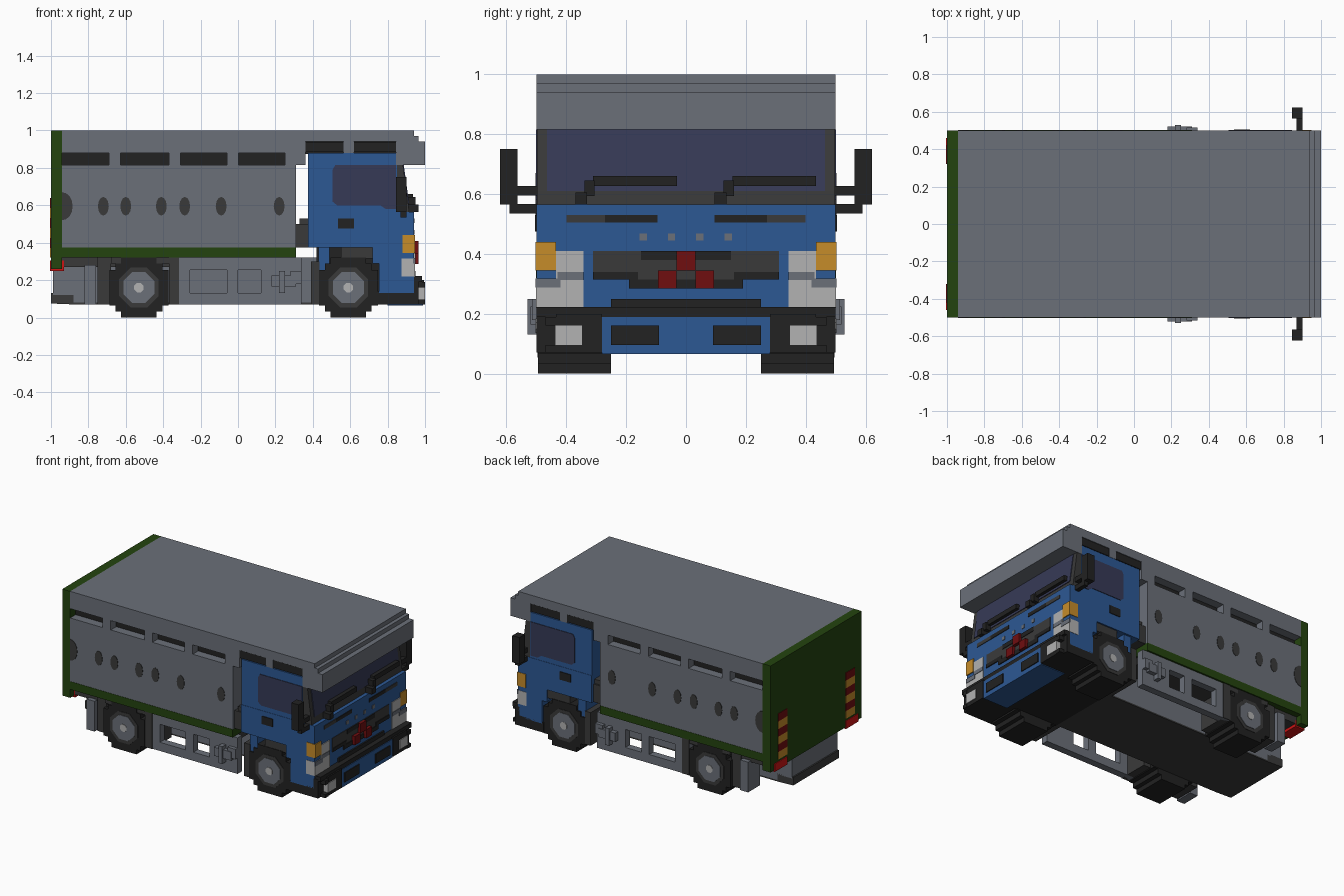
import bpy, bmesh, math

cube = bpy.data.objects.get("Cube")
if cube:
    bpy.data.objects.remove(cube)


def material(name, rgb):
    lin = [((c / 255 + 0.055) / 1.055) ** 2.4 for c in rgb] + [1.0]
    m = bpy.data.materials.new(name)
    m.use_nodes = True
    m.diffuse_color = lin
    bsdf = next(n for n in m.node_tree.nodes if n.type == 'BSDF_PRINCIPLED')
    bsdf.inputs["Base Color"].default_value = lin
    return m


GREY = material("body_grey", (107, 112, 121))
BLUE = material("cab_blue", (44, 88, 148))
GREEN = material("trim_green", (36, 68, 15))
BLACK = material("black", (34, 34, 34))
DARK = material("dark_grey", (58, 58, 58))
GLASS = material("glass_navy", (54, 58, 86))
LIGHT = material("lamp_white", (178, 178, 178))
AMBER = material("amber", (198, 140, 42))
RED = material("dark_red", (112, 14, 16))
LAMP = material("lamp_red", (205, 20, 20))


def finish(name, mat, bm):
    bmesh.ops.recalc_face_normals(bm, faces=bm.faces)
    me = bpy.data.meshes.new(name)
    bm.to_mesh(me)
    bm.free()
    me.materials.append(mat)
    ob = bpy.data.objects.new(name, me)
    bpy.context.collection.objects.link(ob)
    return ob


def add_prism(bm, pts, y0, y1):
    """Extrude an x-z outline between two y values."""
    a = [bm.verts.new((x, y0, z)) for x, z in pts]
    b = [bm.verts.new((x, y1, z)) for x, z in pts]
    bm.faces.new(a)
    bm.faces.new(b)
    for i in range(len(pts)):
        j = (i + 1) % len(pts)
        bm.faces.new((a[i], a[j], b[j], b[i]))


def prisms(name, mat, outlines, y0, y1, mirror=False):
    bm = bmesh.new()
    for pts in outlines:
        add_prism(bm, pts, y0, y1)
        if mirror:
            add_prism(bm, pts, -y0, -y1)
    return finish(name, mat, bm)


def boxes(name, mat, items, mirror=False):
    """Each item is x0, x1, y0, y1, z0, z1."""
    bm = bmesh.new()
    for x0, x1, y0, y1, z0, z1 in items:
        pts = [(x0, z0), (x1, z0), (x1, z1), (x0, z1)]
        add_prism(bm, pts, y0, y1)
        if mirror:
            add_prism(bm, pts, -y0, -y1)
    return finish(name, mat, bm)


def ellipse(cx, cz, rx, rz, n=12, start=0.0, span=2 * math.pi):
    k = n if span > 6 else n - 1
    return [(cx + rx * math.cos(start + span * i / k),
             cz + rz * math.sin(start + span * i / k)) for i in range(n)]


# Cargo box: lower body, roof, posts between the recessed vents
boxes("cargo_body", GREY, [(-0.94, 0.31, -0.5, 0.5, 0.375, 0.815)])
boxes("roof", GREY, [(-0.94, 0.94, -0.5, 0.5, 0.94, 1.0),
                     (-0.94, 0.31, -0.5, 0.5, 0.88, 0.94)])
boxes("vent_posts", GREY, [(x, x + 0.062, 0.43, 0.5, 0.815, 0.88)
                           for x in (-0.69, -0.37, -0.06, 0.25)], True)
boxes("vent_core", BLACK, [(-0.94, 0.30, -0.44, 0.44, 0.815, 0.88)])
boxes("cargo_floor_trim", GREEN, [(-0.94, 0.31, -0.502, 0.502, 0.32, 0.375)])
boxes("rear_doors", GREEN, [(-1.0, -0.94, -0.5, 0.5, 0.26, 1.0)])
spots = [ellipse(x, 0.595, 0.029, 0.05) for x in (-0.72, -0.6, -0.41, -0.285, -0.09, 0.22)]
spots.append(ellipse(-0.94, 0.595, 0.056, 0.075, 9, -math.pi / 2, math.pi))
prisms("side_spots", DARK, spots, 0.496, 0.503, True)

# Stepped roof front and the rail above the cab
prisms("roof_front", GREY, [[(0.875, 0.815), (1.0, 0.815), (1.0, 0.94), (0.965, 0.94),
                             (0.965, 0.97), (0.94, 0.97), (0.94, 1.0), (0.875, 1.0)]], -0.5, 0.5)
boxes("cab_roof_posts", GREY, [(0.31, 0.36, 0.43, 0.5, 0.815, 0.94),
                               (0.565, 0.62, 0.43, 0.5, 0.88, 0.94),
                               (0.845, 0.88, 0.43, 0.5, 0.815, 0.94)], True)
boxes("cab_roof_core", BLACK, [(0.35, 0.88, -0.45, 0.45, 0.875, 0.94)])
boxes("cab_roof_vents", BLACK, [(0.345, 0.565, 0.45, 0.497, 0.885, 0.938),
                                (0.62, 0.845, 0.45, 0.497, 0.885, 0.938)], True)

# Striped rear markers and lamps
for k in range(6):
    z = 0.32 + 0.053 * k
    boxes("rear_marker_%d" % (k + 1), RED if k % 2 else AMBER,
          [(-1.004, -0.998, 0.32, 0.42, z, z + 0.053)], True)
boxes("rear_lamps", LAMP, [(-1.005, -0.93, 0.32, 0.46, 0.25, 0.305)], True)

# Chassis
boxes("chassis", GREY, [(-0.88, 0.42, -0.25, 0.25, 0.08, 0.32),
                        (-0.99, -0.88, -0.25, 0.25, 0.12, 0.32)])
boxes("chassis_pan", DARK, [(-0.88, 0.42, -0.25, 0.25, 0.07, 0.08)])
prisms("rear_underbody", DARK, [[(-1.0, 0.075), (-0.88, 0.07), (-0.88, 0.13), (-1.0, 0.13)]],
       -0.25, 0.25)
boxes("cargo_underside", DARK, [(-0.94, 0.30, -0.46, 0.46, 0.27, 0.322)])
boxes("side_skirts", GREY, [(-0.37, 0.34, 0.44, 0.49, 0.07, 0.13),
                            (-0.37, 0.34, 0.44, 0.49, 0.255, 0.32),
                            (-0.37, -0.257, 0.44, 0.49, 0.13, 0.255),
                            (-0.06, 0.0, 0.44, 0.49, 0.13, 0.255),
                            (0.123, 0.34, 0.44, 0.49, 0.13, 0.255)], True)
boxes("side_valves", GREY, [(0.18, 0.31, 0.48, 0.52, 0.165, 0.225),
                            (0.22, 0.25, 0.48, 0.53, 0.13, 0.25),
                            (0.28, 0.34, 0.48, 0.515, 0.18, 0.25)], True)
boxes("mudflaps", GREY, [(-0.82, -0.76, 0.36, 0.49, 0.07, 0.28)], True)
boxes("rear_fenders", DARK, [(-0.75, -0.68, 0.28, 0.47, 0.07, 0.32),
                             (-0.68, -0.37, 0.28, 0.49, 0.29, 0.32),
                             (-0.37, -0.315, 0.28, 0.495, 0.07, 0.32)], True)
boxes("rear_axle", BLACK, [(-0.58, -0.48, -0.3, 0.3, 0.1, 0.22)])

# Wheels: stepped tyres with octagonal hubs
quarter = [(0.158, 0.095), (0.125, 0.095), (0.125, 0.128), (0.095, 0.128), (0.095, 0.16)]
tyre = quarter + [(-x, z) for x, z in reversed(quarter)]
tyre += [(-x, -z) for x, z in quarter] + [(x, -z) for x, z in reversed(quarter)]
for label, cx in (("rear", -0.53), ("front", 0.59)):
    at = [(cx + x, 0.16 + z) for x, z in tyre]
    prisms(label + "_tyres", BLACK, [at], 0.25, 0.494, True)
    for part, mat, r, y in (("rim", DARK, 0.115, 0.497), ("hub", GREY, 0.09, 0.5),
                            ("hub_cap", LIGHT, 0.027, 0.503)):
        prisms("%s_%s" % (label, part), mat,
               [ellipse(cx, 0.16, r, r, 8, math.pi / 8)], 0.48, y, True)

# Cab shell with a wheel arch
prisms("cab_lower", BLUE, [[(0.375, 0.375), (0.72, 0.375), (0.72, 0.29), (0.755, 0.29),
                            (0.755, 0.13), (0.94, 0.13), (0.94, 0.565), (0.375, 0.565)]], -0.5, 0.5)
boxes("cab_upper", BLUE, [(0.375, 0.85, -0.498, 0.498, 0.565, 0.88)])
boxes("arch_liner", DARK, [(0.55, 0.74, 0.25, 0.49, 0.315, 0.376),
                           (0.39, 0.435, 0.25, 0.49, 0.07, 0.30)], True)
boxes("arch_mounts", BLUE, [(0.43, 0.49, 0.25, 0.485, 0.25, 0.376)], True)
boxes("cab_chassis", BLACK, [(0.42, 0.76, -0.26, 0.26, 0.07, 0.376),
                             (0.755, 0.94, -0.49, 0.49, 0.07, 0.13)])
boxes("cab_back_block", DARK, [(0.31, 0.375, 0.3, 0.48, 0.375, 0.5),
                               (0.33, 0.375, 0.3, 0.47, 0.5, 0.53)], True)
boxes("step_plates", BLACK, [(0.745, 0.94, 0.485, 0.5, 0.07, 0.14)], True)

# Windows, windscreen and handles
prisms("windscreen_frame", DARK, [[(0.85, 0.565), (0.915, 0.565), (0.91, 0.61), (0.88, 0.83),
                                   (0.85, 0.88)]], -0.498, 0.498)
prisms("windscreen", GLASS, [[(0.86, 0.61), (0.915, 0.61), (0.885, 0.825), (0.86, 0.825)]],
       -0.465, 0.465)
prisms("side_windows", GLASS, [[(0.505, 0.62), (0.53, 0.6), (0.76, 0.6), (0.79, 0.58),
                                (0.845, 0.58), (0.845, 0.815), (0.52, 0.815), (0.505, 0.79)]],
       0.495, 0.502, True)
boxes("door_handles", BLACK, [(0.535, 0.62, 0.49, 0.505, 0.475, 0.53)], True)

# Wipers and mirrors
wipers = []
for y in (-0.37, 0.095):
    wipers += [(0.885, 0.935, y + 0.06, y + 0.34, 0.627, 0.66),
               (0.895, 0.95, y + 0.03, y + 0.065, 0.593, 0.645),
               (0.905, 0.965, y, y + 0.04, 0.565, 0.605)]
boxes("wipers", BLACK, wipers)
boxes("mirrors", BLACK, [(0.845, 0.9, 0.563, 0.622, 0.565, 0.75),
                         (0.87, 0.9, 0.49, 0.57, 0.595, 0.627),
                         (0.87, 0.9, 0.49, 0.59, 0.535, 0.567)], True)

# Cab face details
F = 0.935
boxes("upper_grooves_outer", DARK, [(F, 0.944, 0.27, 0.4, 0.505, 0.53)], True)
boxes("upper_grooves_inner", BLACK, [(F, 0.944, 0.095, 0.27, 0.505, 0.53)], True)
boxes("face_studs", GREY, [(F, 0.944, y - 0.012, y + 0.012, 0.445, 0.469)
                           for y in (-0.143, -0.048, 0.046, 0.141)])
boxes("grille", DARK, [(F, 0.943, -0.31, 0.31, 0.315, 0.41)])
boxes("grille_bars", BLACK, [(F, 0.947, -0.15, 0.15, 0.38, 0.41),
                             (F, 0.947, -0.19, 0.19, 0.285, 0.315),
                             (F, 0.947, -0.31, -0.16, 0.315, 0.34),
                             (F, 0.947, 0.16, 0.31, 0.315, 0.34),
                             (F, 0.95, -0.25, 0.25, 0.22, 0.25)])
boxes("grille_badges", RED, [(F, 0.965, -0.031, 0.031, 0.345, 0.41),
                             (F, 0.965, -0.093, -0.031, 0.285, 0.345),
                             (F, 0.965, 0.031, 0.093, 0.285, 0.345)])
boxes("headlamps", LIGHT, [(0.875, 0.945, 0.342, 0.502, 0.22, 0.315),
                           (F, 0.945, 0.342, 0.435, 0.315, 0.41)], True)
boxes("headlamp_bands", GREY, [(F, 0.948, 0.342, 0.43, 0.313, 0.34),
                               (F, 0.948, 0.42, 0.503, 0.288, 0.318)], True)
boxes("turn_lamps", AMBER, [(0.88, 0.946, 0.435, 0.503, 0.345, 0.44)], True)

# Bumper
boxes("bumper_bar", BLACK, [(0.93, 0.985, -0.499, 0.499, 0.19, 0.222)])
boxes("bumper_corners", BLACK, [(0.93, 0.995, 0.28, 0.435, 0.07, 0.2),
                                (0.93, 0.965, 0.435, 0.5, 0.07, 0.2),
                                (0.965, 1.0, 0.435, 0.47, 0.07, 0.095),
                                (0.965, 1.0, 0.435, 0.47, 0.16, 0.19)], True)
boxes("bumper_centre", BLUE, [(0.80, 0.99, -0.28, 0.28, 0.065, 0.19)])
boxes("bumper_slots", BLACK, [(0.985, 0.996, 0.09, 0.25, 0.095, 0.16)], True)
boxes("fog_lamps", LIGHT, [(0.96, 1.0, 0.348, 0.438, 0.095, 0.16)], True)
